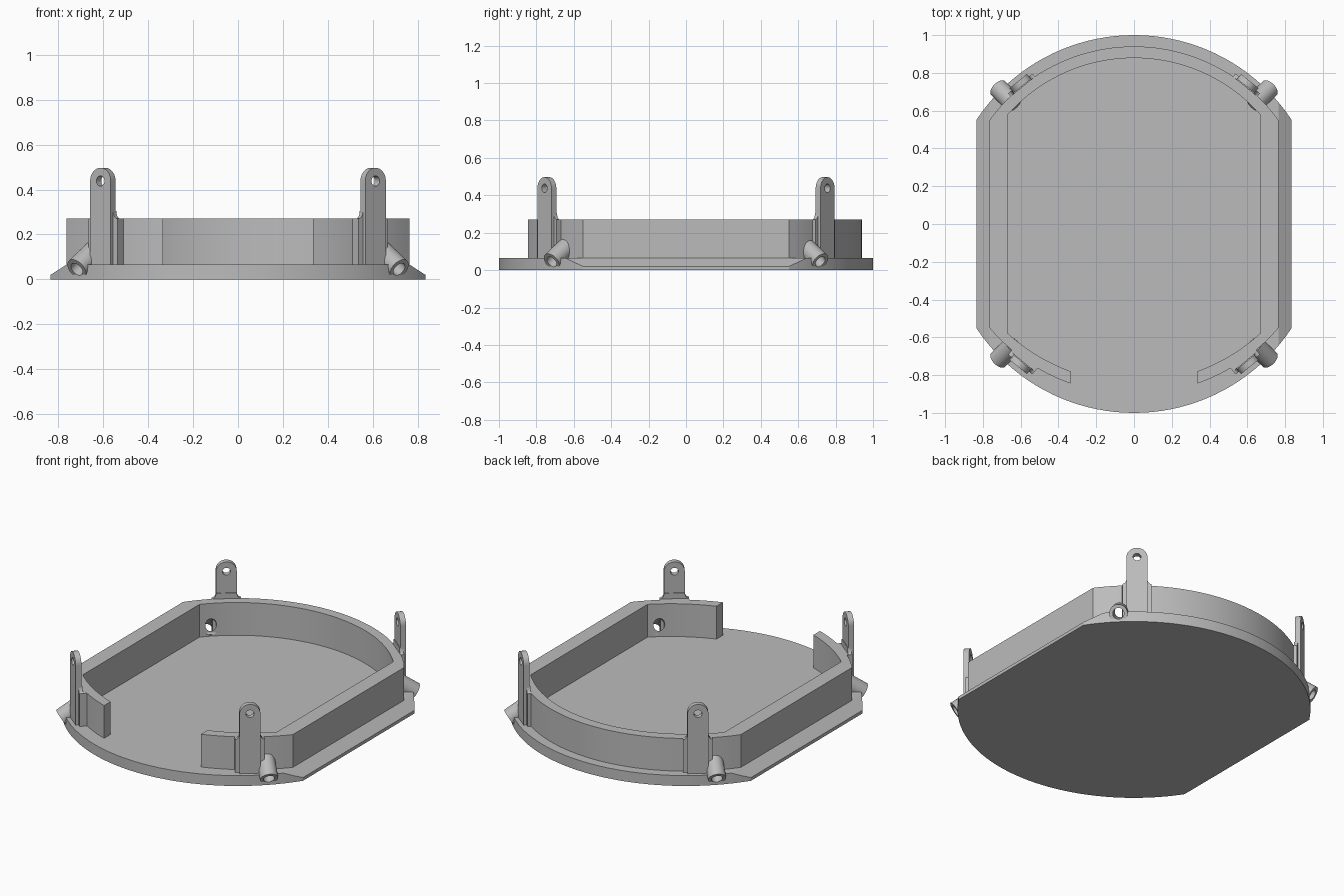
import bpy, bmesh, math
from mathutils import Vector, Matrix

cube = bpy.data.objects.get("Cube")
if cube:
    bpy.data.objects.remove(cube, do_unlink=True)

grey = bpy.data.materials.new("plain grey")
grey.use_nodes = True
grey.diffuse_color = (0.5, 0.5, 0.5, 1)
grey.node_tree.nodes["Principled BSDF"].inputs["Base Color"].default_value = (0.5, 0.5, 0.5, 1)

BASE_TOP, WALL_TOP = 0.065, 0.27
WALL_X, CUT_X = 0.765, 0.835


def finish(name, bm, smooth=True):
    bmesh.ops.recalc_face_normals(bm, faces=bm.faces)
    mesh = bpy.data.meshes.new(name)
    bm.to_mesh(mesh)
    bm.free()
    mesh.materials.append(grey)
    ob = bpy.data.objects.new(name, mesh)
    bpy.context.collection.objects.link(ob)
    return ob


def prism(bm, points, direction):
    """Extrude a closed outline of 3D points along a direction."""
    face = bm.faces.new([bm.verts.new(p) for p in points])
    ext = bmesh.ops.extrude_face_region(bm, geom=[face], use_keep_orig=True)
    moved = [g for g in ext["geom"] if isinstance(g, bmesh.types.BMVert)]
    bmesh.ops.translate(bm, verts=moved, vec=direction)


def rod(bm, start, end, radius):
    start, end = Vector(start), Vector(end)
    axis = end - start
    matrix = Matrix.Translation((start + end) / 2) @ axis.to_track_quat("Z", "Y").to_matrix().to_4x4()
    bmesh.ops.create_cone(bm, cap_ends=True, segments=32, radius1=radius, radius2=radius,
                          depth=axis.length, matrix=matrix)


def arc(a, b, radius, steps):
    """Points from a to b on a circle bulging away from the origin."""
    a, b = Vector(a), Vector(b)
    mid, half = (a + b) / 2, (b - a).length / 2
    side = Vector((-(b - a).y, (b - a).x)).normalized()
    if side.dot(mid) < 0:
        side = -side
    centre = mid - side * math.sqrt(radius ** 2 - half ** 2)
    turn = math.asin(half / radius) * 2
    u = (b - a).normalized()
    return [centre + radius * (side * math.cos(t) + u * math.sin(t))
            for t in [turn * (i / steps - 0.5) for i in range(steps + 1)]]


# Base plate: disc with straight, bevelled sides
bm = bmesh.new()
bmesh.ops.create_cone(bm, cap_ends=True, segments=128, radius1=1, radius2=1, depth=BASE_TOP,
                      matrix=Matrix.Translation((0, 0, BASE_TOP / 2)))
for s in (-1, 1):
    for point, normal in (((s * CUT_X, 0, 0), (s, 0, 0)),
                          ((s * CUT_X, 0, 0.02), (s * 0.045, 0, 0.07))):
        cut = bmesh.ops.bisect_plane(bm, geom=bm.verts[:] + bm.edges[:] + bm.faces[:],
                                     plane_co=point, plane_no=Vector(normal).normalized(),
                                     clear_outer=True)
        edges = [g for g in cut["geom_cut"] if isinstance(g, bmesh.types.BMEdge)]
        bmesh.ops.holes_fill(bm, edges=edges)
base = finish("base_plate", bm)

# Rim wall, open at the front
def wall_line(x, corner_y, front_y, radius, gap=0.335):
    right = arc((gap, -front_y), (x, -corner_y), 1.0, 12)
    back = arc((x, corner_y), (-x, corner_y), radius, 48)
    return right + back + [Vector((-p.x, p.y)) for p in reversed(right)]


outline = wall_line(WALL_X, 0.55, 0.845, 0.945) + wall_line(0.67, 0.577, 0.78, 0.895)[::-1]
bm = bmesh.new()
prism(bm, [(p.x, p.y, BASE_TOP - 0.005) for p in outline], (0, 0, WALL_TOP - BASE_TOP + 0.005))
wall = finish("rim_wall", bm)

# Four corner tabs with round tops, and sloping tubes beside them
cut_bm = bmesh.new()
parts = [base, wall]
TAB_ANGLE, TUBE_ANGLE = math.radians(51), math.radians(45)
HALF, EYE_Z = 0.059, 0.438
for sy, end in ((-1, "front"), (1, "back")):
    for sx, hand in ((1, "left"), (-1, "right")):
        def radial(angle):
            return Vector((sx * math.cos(angle), sy * math.sin(angle), 0))

        out = radial(TAB_ANGLE)
        along = Vector((-out.y, out.x, 0))
        up = Vector((0, 0, 1))

        def plate(bm, profile, r0, r1):
            prism(bm, [out * r0 + along * u + up * z for u, z in profile], out * (r1 - r0))

        # Tab blade
        bm = bmesh.new()
        top = [(HALF * math.cos(t), EYE_Z + HALF * math.sin(t))
               for t in [math.pi * i / 20 for i in range(21)]]
        plate(bm, [(-HALF, 0.05), (HALF, 0.05)] + top, 0.94, 0.974)
        tab = finish(f"{end}_{hand}_tab", bm)

        # Foot joining the tab to the wall, with curved shoulders
        bm = bmesh.new()
        flare = [(HALF + 0.024 * (1 - math.sin(t)), 0.305 - 0.035 * math.cos(t))
                 for t in [math.pi / 2 * i / 6 for i in range(7)]]
        shoulders = flare + [(-u, z) for u, z in reversed(flare)]
        wide = flare[0][0]
        plate(bm, [(-wide, 0.05), (wide, 0.05)] + shoulders, 0.935, 0.957)
        plate(bm, [(-wide, 0.05), (wide, 0.05), (wide, WALL_TOP), (-wide, WALL_TOP)], 0.89, 0.94)
        finish(f"{end}_{hand}_tab_foot", bm)

        # Sloping tube
        d = radial(TUBE_ANGLE)
        def on_axis(r):
            return d * r + up * (0.045 + (1.016 - r) * 0.68)

        bm = bmesh.new()
        rod(bm, on_axis(0.905), on_axis(1.016), 0.052)
        tube = finish(f"{end}_{hand}_tube", bm)
        parts += [tab, tube]

        # Bores for the tab eye and the tube
        rod(cut_bm, out * 0.9 + up * EYE_Z, out * 1.02 + up * EYE_Z, 0.023)
        rod(cut_bm, on_axis(0.8), on_axis(1.06), 0.032)

cutter = finish("bore_cutter", cut_bm)
cutter.hide_render = True
cutter.hide_viewport = False
cutter.display_type = "WIRE"

# Drill the holes, then keep sharp edges in the smooth shading
for ob in parts:
    mod = ob.modifiers.new("bores", "BOOLEAN")
    mod.operation, mod.solver, mod.object = "DIFFERENCE", "EXACT", cutter
    bpy.ops.object.select_all(action="DESELECT")
    ob.select_set(True)
    bpy.context.view_layer.objects.active = ob
    bpy.ops.object.modifier_apply(modifier=mod.name)
    bpy.ops.object.shade_smooth_by_angle(angle=math.radians(25))
bpy.data.objects.remove(cutter, do_unlink=True)
